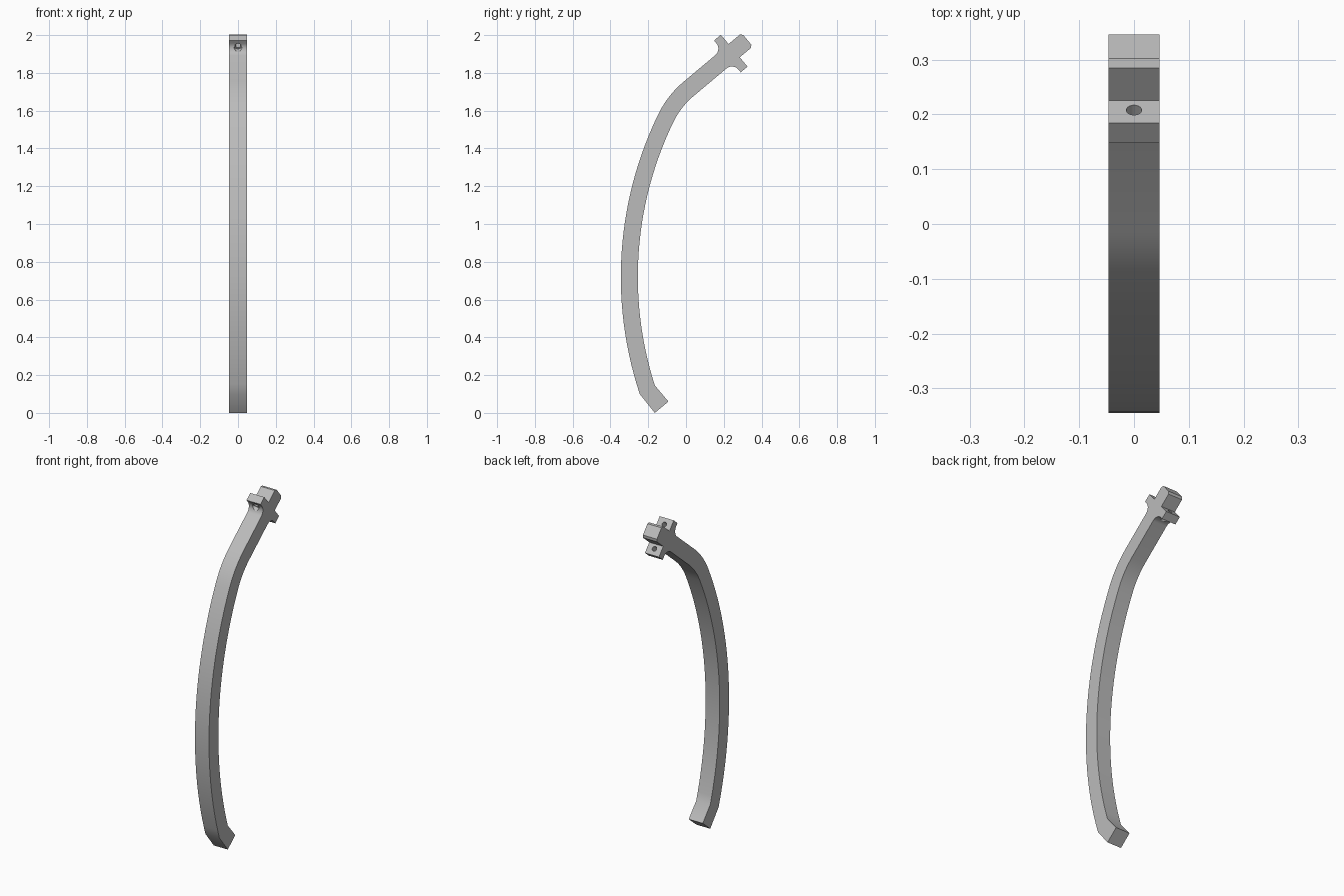
import bpy, bmesh, math
from mathutils import Vector, Matrix

if "Cube" in bpy.data.objects:
    bpy.data.objects.remove(bpy.data.objects["Cube"], do_unlink=True)

HALF_WIDTH = 0.047
TILT = math.radians(40)
U = Vector((math.cos(TILT), math.sin(TILT)))    # along the straight neck
V = Vector((-math.sin(TILT), math.cos(TILT)))   # across the neck
MID, BAR, EAR = 1.305, 0.046, 0.110             # neck axis, half bar, half crosspiece
BACK, FRONT, END = 1.381, 1.428, 1.518          # crosspiece faces and end block
FILLET, CHAMFER = 0.045, 0.012
CENTRE = Vector((1.625, 0.72))                  # centre of the long bow


def neck(u, v):
    return U * u + V * (MID + v)


def bow(radius, z_start, angle_end, steps=28):
    start = math.asin((z_start - CENTRE.y) / radius)
    angles = [start + (angle_end - start) * i / steps for i in range(steps + 1)]
    return [CENTRE + radius * Vector((-math.cos(a), math.sin(a))) for a in angles]


def bend(point, angle, v, steps=10):
    """Blend from the bow into the straight neck."""
    tangent = Vector((math.sin(angle), math.cos(angle)))
    length = (MID + v - point.dot(V)) / tangent.dot(V)
    corner = point + tangent * length
    last = corner + U * length
    return [point * (1 - t) ** 2 + corner * 2 * t * (1 - t) + last * t * t
            for t in (i / steps for i in range(1, steps + 1))]


def crosspiece(side, steps=8):
    """Fillet, ear and half of the end block on one side of the neck."""
    pts = []
    for i in range(steps + 1):
        a = math.pi / 2 * i / steps
        pts.append((BACK - FILLET + FILLET * math.sin(a),
                    BAR + FILLET - FILLET * math.cos(a)))
    pts += [(BACK, EAR), (FRONT, EAR), (FRONT, BAR),
            (END - CHAMFER, BAR), (END, BAR - CHAMFER)]
    return [neck(u, side * v) for u, v in pts]


# Side profile: outer edge going up, inner edge going up
bow_end = math.asin(0.4365)
outer = bow(1.97, 0.10, bow_end)
outer += bend(outer[-1], bow_end, BAR) + crosspiece(1)
inner = bow(1.88, 0.145, bow_end)
inner += bend(inner[-1], bow_end, -BAR) + crosspiece(-1)
foot = [Vector((-0.093, 0.06)), Vector((-0.165, 0))]
outline = outer + inner[::-1] + foot

bm = bmesh.new()
face = bm.faces.new([bm.verts.new((-HALF_WIDTH, p.x, p.y)) for p in outline])
side = bmesh.ops.extrude_face_region(bm, geom=[face])
bmesh.ops.translate(bm, vec=(2 * HALF_WIDTH, 0, 0),
                    verts=[g for g in side["geom"] if isinstance(g, bmesh.types.BMVert)])
bmesh.ops.recalc_face_normals(bm, faces=bm.faces)
mesh = bpy.data.meshes.new("curved_arm")
bm.to_mesh(mesh)
bm.free()
arm = bpy.data.objects.new("curved_arm", mesh)
bpy.context.collection.objects.link(arm)

# Plain grey finish
grey = bpy.data.materials.new("plain_grey")
grey.use_nodes = True
colour = (0.5, 0.5, 0.5, 1)
grey.diffuse_color = colour
grey.node_tree.nodes["Principled BSDF"].inputs["Base Color"].default_value = colour
mesh.materials.append(grey)


def drill(name, radius, u0, u1, v):
    """Cut a round hole running along the neck."""
    p = neck((u0 + u1) / 2, v)
    bpy.ops.mesh.primitive_cylinder_add(vertices=32, radius=radius, depth=u1 - u0)
    cutter = bpy.context.object
    cutter.name = name
    cutter.hide_render = True
    cutter.data.materials.append(grey)
    cutter.matrix_world = (Matrix.Translation((0, p.x, p.y))
                           @ Matrix.Rotation(TILT - math.pi / 2, 4, "X"))
    bpy.context.view_layer.update()
    bpy.ops.object.select_all(action="DESELECT")
    arm.select_set(True)
    bpy.context.view_layer.objects.active = arm
    mod = arm.modifiers.new(name, "BOOLEAN")
    mod.object, mod.operation, mod.solver = cutter, "DIFFERENCE", "EXACT"
    bpy.ops.object.modifier_apply(modifier=mod.name)
    bpy.data.objects.remove(cutter, do_unlink=True)


# Bolt holes with a wider seat cut into each fillet
for s in (1, -1):
    drill("bolt_seat", 0.022, BACK - 0.08, BACK + 0.001, s * 0.073)
    drill("bolt_hole", 0.014, BACK - 0.02, FRONT + 0.02, s * 0.073)

bpy.ops.object.select_all(action="DESELECT")
arm.select_set(True)
bpy.context.view_layer.objects.active = arm
bpy.ops.object.shade_smooth_by_angle(angle=math.radians(25))
